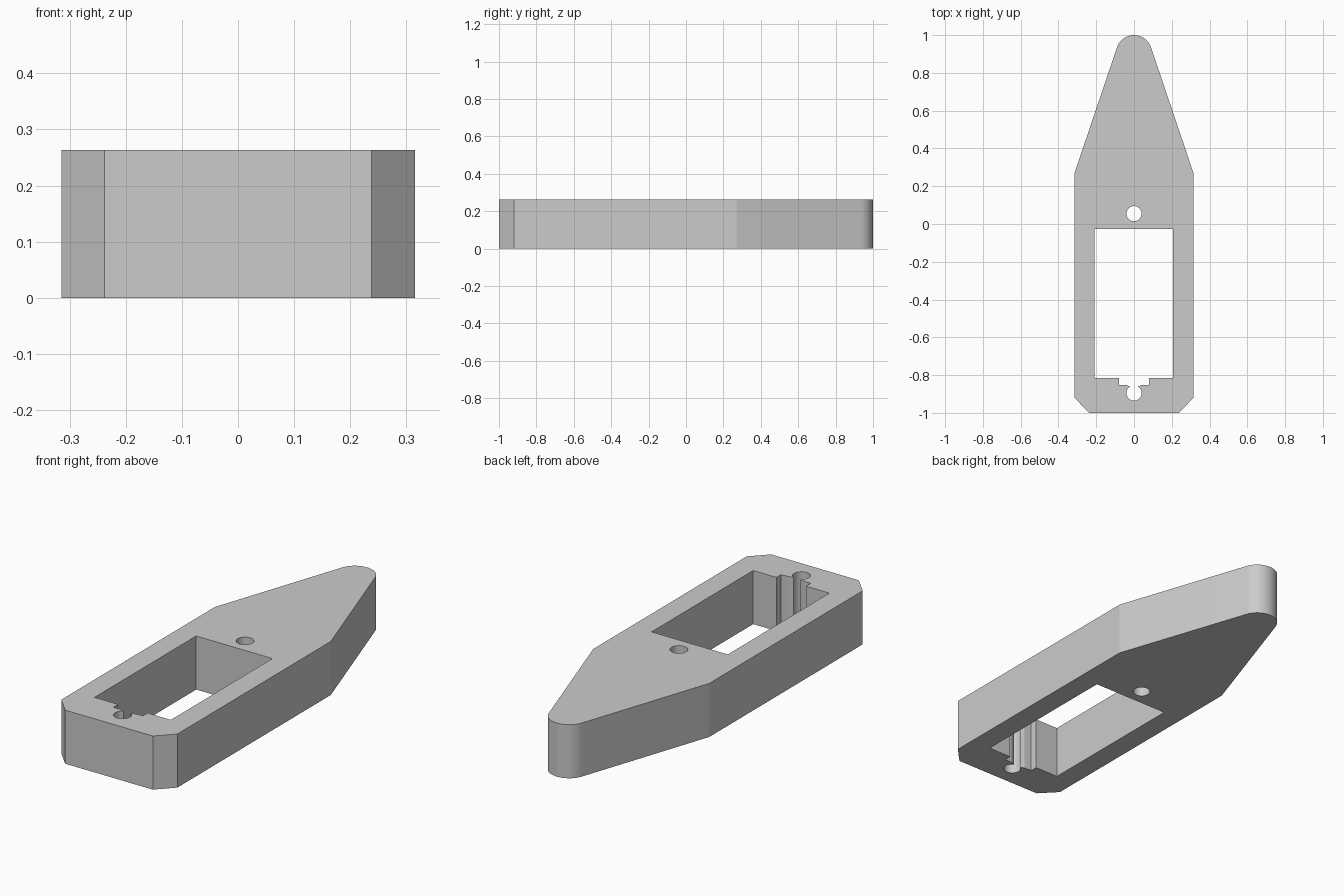
import bpy, bmesh
from math import sin, cos, radians

if "Cube" in bpy.data.objects:
    bpy.data.objects.remove(bpy.data.objects["Cube"])

HEIGHT = 0.263


def arc(cx, cy, r, a0, a1, n):
    """Points along a circular arc, angles in degrees."""
    return [(cx + r * cos(radians(a0 + (a1 - a0) * i / n)),
             cy + r * sin(radians(a0 + (a1 - a0) * i / n))) for i in range(n + 1)]


def extrude_profile(name, loops, height):
    """Solid plate from an outer loop and inner hole loops."""
    bm = bmesh.new()
    edges = []
    for pts in loops:
        vs = [bm.verts.new((x, y, 0)) for x, y in pts]
        edges += [bm.edges.new((vs[i - 1], vs[i])) for i in range(len(vs))]
    bmesh.ops.triangle_fill(bm, edges=edges, use_beauty=True, normal=(0, 0, 1))
    ext = bmesh.ops.extrude_face_region(bm, geom=bm.faces[:], use_keep_orig=True)
    top = [g for g in ext["geom"] if isinstance(g, bmesh.types.BMVert)]
    bmesh.ops.translate(bm, verts=top, vec=(0, 0, height))
    bmesh.ops.recalc_face_normals(bm, faces=bm.faces[:])
    me = bpy.data.meshes.new(name)
    bm.to_mesh(me)
    bm.free()
    ob = bpy.data.objects.new(name, me)
    bpy.context.collection.objects.link(ob)
    return ob


# Outer outline: chamfered rear, tapered nose with a rounded tip
outer = [(-0.315, 0.27), (-0.315, -0.92), (-0.238, -1), (0.238, -1),
         (0.315, -0.92), (0.315, 0.27)]
outer += arc(0, 0.905, 0.095, 18.7, 161.3, 24)

# Rectangular window with a stepped notch opening into the rear screw hole
window = [(-0.208, -0.027), (0.206, -0.027), (0.206, -0.815), (0.08, -0.815),
          (0.08, -0.851), (0.04, -0.853)]
window += arc(0, -0.895, 0.04, 60, -240, 32)
window += [(-0.04, -0.853), (-0.08, -0.851), (-0.08, -0.815), (-0.208, -0.815)]

# Front screw hole
screw_hole = arc(0, 0.055, 0.04, 0, 360, 32)[:-1]

plate = extrude_profile("mounting_plate", [outer, window, screw_hole], HEIGHT)

# Smooth the curved walls, keep the corners sharp
bpy.context.view_layer.objects.active = plate
plate.select_set(True)
bpy.ops.object.shade_smooth_by_angle(angle=radians(15))
